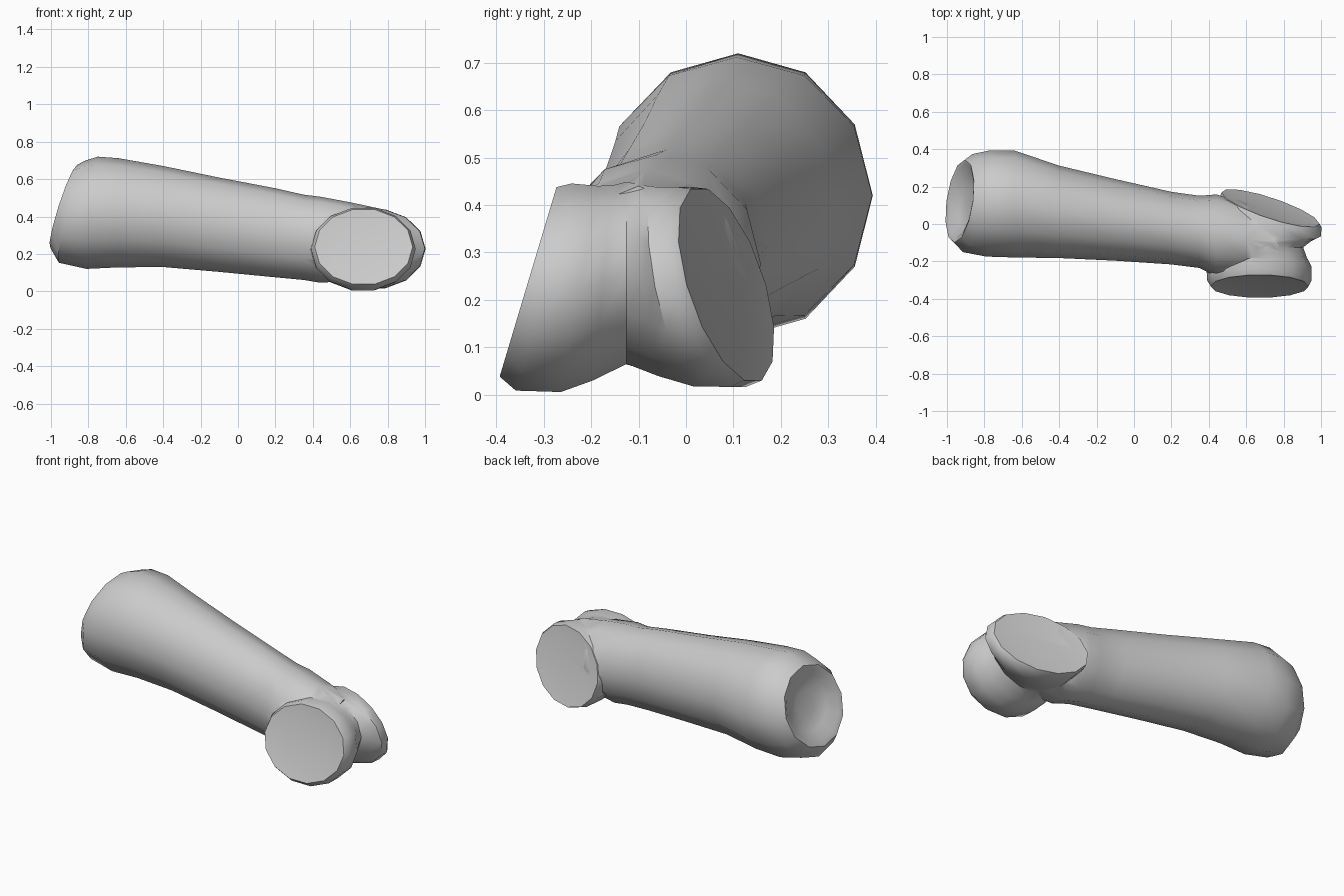
import bpy, bmesh, math

cube = bpy.data.objects.get("Cube")
if cube:
    bpy.data.objects.remove(cube, do_unlink=True)

bone = bpy.data.materials.new("bone_grey")
bone.use_nodes = True
colour = (0.6, 0.6, 0.6, 1)
bone.diffuse_color = colour
bone.node_tree.nodes["Principled BSDF"].inputs["Base Color"].default_value = colour


def loft(name, rings):
    """Skin a closed solid through equal rings of points."""
    bm = bmesh.new()
    loops = [[bm.verts.new(p) for p in ring] for ring in rings]
    n = len(loops[0])
    for a, b in zip(loops, loops[1:]):
        for i in range(n):
            j = (i + 1) % n
            bm.faces.new((a[i], a[j], b[j], b[i]))
    bm.faces.new(loops[0])
    bm.faces.new(loops[-1])
    bmesh.ops.recalc_face_normals(bm, faces=bm.faces)
    mesh = bpy.data.meshes.new(name)
    bm.to_mesh(mesh)
    bm.free()
    mesh.materials.append(bone)
    obj = bpy.data.objects.new(name, mesh)
    bpy.context.collection.objects.link(obj)
    return obj


def angles(n):
    return [2 * math.pi * i / n for i in range(n)]


def shaft_ring(x, yc, zc, ry, rz, lean=0):
    """Ellipse across the shaft; lean tips its upper edge forward."""
    return [(x + lean * rz * math.sin(a) + lean * 0.4 * ry * math.cos(a),
             yc + ry * math.cos(a), zc + rz * math.sin(a)) for a in angles(12)]


def head_ring(y, xc, zc, rx, rz, slope=0, yaw=0):
    """Ellipse across the knuckle; slope and yaw turn it."""
    return [(xc + rx * math.cos(a),
             y - slope * rz * math.sin(a) - yaw * rx * math.cos(a),
             zc + rz * math.sin(a)) for a in angles(14)]


# Shaft, starting inside the hollow socket and ending within the knuckle
shaft = loft("bone_shaft", [shaft_ring(*s) for s in (
    (-0.875, 0.125, 0.45, 0.07, 0.07, 0.3),
    (-0.89, 0.125, 0.455, 0.15, 0.15, 0.3),
    (-0.925, 0.125, 0.458, 0.2, 0.198, 0.32),
    (-0.932, 0.122, 0.453, 0.222, 0.222, 0.32),
    (-0.89, 0.112, 0.425, 0.262, 0.272, 0.25),
    (-0.78, 0.11, 0.42, 0.284, 0.3, 0.1),
    (-0.64, 0.107, 0.42, 0.286, 0.292),
    (-0.4, 0.065, 0.4, 0.247, 0.27),
    (-0.1, 0.022, 0.356, 0.218, 0.252),
    (0.2, -0.022, 0.313, 0.194, 0.238),
    (0.35, -0.042, 0.289, 0.193, 0.228),
    (0.44, -0.062, 0.276, 0.22, 0.23),
    (0.6, -0.085, 0.266, 0.195, 0.21),
    (0.77, -0.1, 0.26, 0.12, 0.18))])

# Spool-shaped knuckle, wider below, with a narrow groove and dished sides
head = loft("knuckle", [head_ring(*s) for s in (
    (-0.323, 0.67, 0.24, 0.18, 0.14, -0.3),
    (-0.333, 0.672, 0.238, 0.262, 0.205, -0.3),
    (-0.3, 0.67, 0.227, 0.28, 0.224, -0.27),
    (-0.225, 0.668, 0.223, 0.28, 0.223, -0.18),
    (-0.175, 0.657, 0.236, 0.265, 0.211, -0.1),
    (-0.125, 0.65, 0.257, 0.255, 0.197),
    (-0.075, 0.68, 0.241, 0.268, 0.207, 0.1, 0.06),
    (-0.015, 0.718, 0.228, 0.281, 0.216, 0.2, 0.18),
    (0.055, 0.728, 0.227, 0.275, 0.216, 0.26, 0.27),
    (0.085, 0.73, 0.232, 0.262, 0.207, 0.28, 0.32),
    (0.076, 0.73, 0.235, 0.18, 0.14, 0.28, 0.32))])

# Fuse both parts into one skin
fuse = shaft.modifiers.new("fuse", "BOOLEAN")
fuse.operation = "UNION"
fuse.solver = "EXACT"
fuse.object = head
bpy.ops.object.select_all(action="DESELECT")
shaft.select_set(True)
bpy.context.view_layer.objects.active = shaft
bpy.ops.object.modifier_apply(modifier="fuse")
bpy.data.objects.remove(head, do_unlink=True)
bpy.ops.object.shade_smooth_by_angle(angle=math.radians(42))
